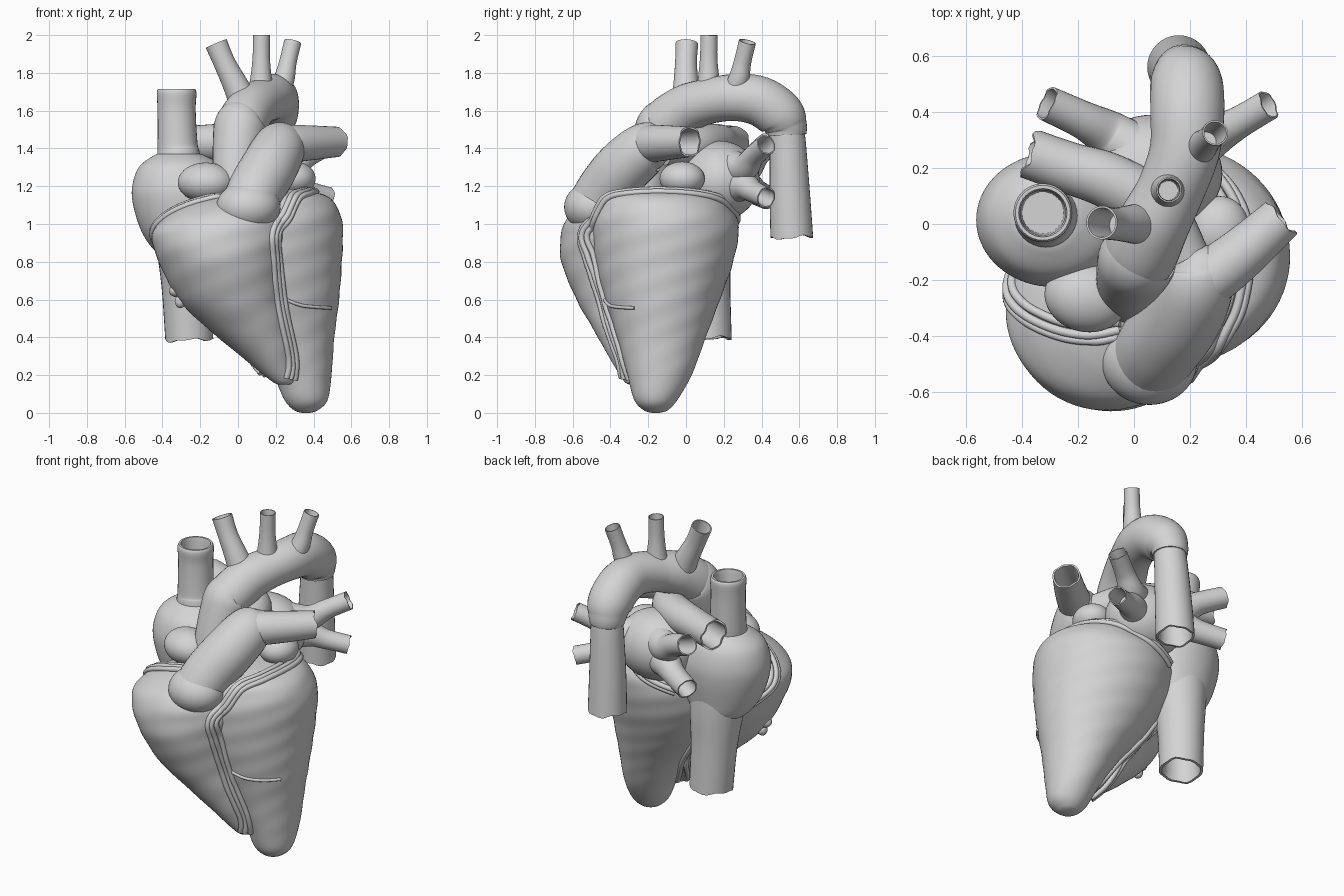
import bpy, bmesh, math
from mathutils import Vector
from mathutils.bvhtree import BVHTree

cube = bpy.data.objects.get("Cube")
if cube:
    bpy.data.objects.remove(cube, do_unlink=True)

grey = bpy.data.materials.new("plain_grey")
grey.use_nodes = True
GREY = (0.66, 0.66, 0.66, 1)
grey.diffuse_color = GREY
grey.node_tree.nodes["Principled BSDF"].inputs["Base Color"].default_value = GREY


def finish(name, bm):
    bmesh.ops.recalc_face_normals(bm, faces=bm.faces)
    mesh = bpy.data.meshes.new(name)
    bm.to_mesh(mesh)
    bm.free()
    mesh.materials.append(grey)
    obj = bpy.data.objects.new(name, mesh)
    bpy.context.collection.objects.link(obj)
    bpy.ops.object.select_all(action="DESELECT")
    obj.select_set(True)
    bpy.context.view_layer.objects.active = obj
    bpy.ops.object.shade_smooth_by_angle(angle=math.radians(50))
    return obj


def skin(name, rings):
    """Join rings of points into a closed surface."""
    bm = bmesh.new()
    loops = [[bm.verts.new(p) for p in ring] for ring in rings]
    n = len(loops[0])
    for a, b in zip(loops, loops[1:]):
        for i in range(n):
            j = (i + 1) % n
            bm.faces.new((a[i], a[j], b[j], b[i]))
    bm.faces.new(loops[0][::-1])
    bm.faces.new(loops[-1])
    return finish(name, bm)


def spline(stations, steps):
    """Catmull-Rom interpolation of tuples of any length."""
    s = [stations[0], *stations, stations[-1]]
    out = []
    for p, a, b, q in zip(s, s[1:], s[2:], s[3:]):
        for k in range(steps):
            t = k / steps
            out.append(tuple(
                0.5 * (2 * y + (z - x) * t + (2 * x - 5 * y + 4 * z - w) * t * t
                       + (3 * y - x - 3 * z + w) * t ** 3)
                for x, y, z, w in zip(p, a, b, q)))
    return out + [stations[-1]]


def chamber(name, stations, bands=0.004, sides=72):
    """Stack of level ellipses (x, y, z, rx, ry) with faint slanted muscle bands."""
    rings = []
    for x, y, z, rx, ry in spline(stations, 10):
        ring = []
        for i in range(sides):
            a = math.tau * i / sides
            f = 1 + bands * math.sin(46 * z - 5 * a) * min(1, z * 3)
            ring.append((x + rx * f * math.cos(a), y + ry * f * math.sin(a), z))
        rings.append(ring)
    return skin(name, rings)


def tube(name, stations, hollow=False, ragged=0.0, sides=32, steps=8):
    """Round vessel along (x, y, z, radius), with an open far end if hollow."""
    pts = spline(stations, steps)
    pos = [Vector(p[:3]) for p in pts]
    side = None
    rings = []

    def ring(c, r, t, u, rough=0.0):
        v = t.cross(u)
        out = []
        for i in range(sides):
            a = math.tau * i / sides
            wave = rough * (math.sin(3 * a + 1) + 0.6 * math.sin(7 * a))
            out.append(c + r * (math.cos(a) * u + math.sin(a) * v) + t * wave)
        return out

    last = len(pts) - 1
    for i, p in enumerate(pts):
        t = (pos[min(i + 1, last)] - pos[max(i - 1, 0)]).normalized()
        if side is None:
            side = t.orthogonal()
        side = (side - t * side.dot(t)).normalized()
        rings.append(ring(pos[i], p[3], t, side, ragged if i == last else 0))
    if hollow:
        r = pts[-1][3]
        rings.append(ring(pos[-1], r * 0.88, t, side, ragged))
        rings.append(ring(pos[-1] - t * 0.03, r * 0.82, t, side))
        rings.append(ring(pos[-1] - t * r * 3, r * 0.76, t, side))
    return skin(name, rings)


def lobe(name, centre, radii, tilt=0.0):
    bm = bmesh.new()
    bmesh.ops.create_uvsphere(bm, u_segments=48, v_segments=28, radius=1)
    obj = finish(name, bm)
    obj.location, obj.scale = centre, radii
    obj.rotation_euler.z = math.radians(tilt)
    return obj


# Ventricles
left_ventricle = chamber("left_ventricle", [
    (.36, -.16, 0, .02, .02), (.36, -.16, .015, .065, .065),
    (.36, -.16, .07, .115, .115), (.34, -.14, .2, .155, .17),
    (.285, -.13, .4, .225, .235), (.215, -.125, .6, .32, .305),
    (.165, -.115, .8, .385, .365), (.145, -.11, .98, .41, .39),
    (.15, -.12, 1.08, .38, .36), (.165, -.13, 1.15, .3, .30),
    (.18, -.13, 1.185, .15, .16)])
right_ventricle = chamber("right_ventricle", [
    (.24, -.27, .15, .02, .02), (.235, -.27, .17, .06, .06),
    (.16, -.26, .3, .145, .15), (.06, -.28, .45, .225, .215),
    (-.03, -.3, .6, .285, .28), (-.08, -.3, .8, .34, .36),
    (-.085, -.31, .94, .37, .352), (-.06, -.31, 1.03, .335, .32),
    (-.035, -.3, 1.1, .245, .245), (-.02, -.3, 1.14, .14, .15)])

# Atria and their ear-like pouches
chamber("right_atrium", [
    (-.28, .05, .83, .12, .12), (-.28, .04, .88, .18, .17), (-.28, .02, .97, .235, .21),
    (-.285, .015, 1.1, .27, .235), (-.29, .015, 1.2, .27, .235),
    (-.3, .02, 1.3, .225, .2), (-.31, .03, 1.36, .14, .135),
    (-.315, .03, 1.38, .08, .08)], 0)
lobe("right_atrial_pouch", (-.17, -.26, 1.22), (.15, .125, .105), -12)
lobe("left_atrium", (.07, .18, 1.23), (.245, .21, .21))
lobe("left_atrial_pouch", (.3, -.02, 1.24), (.11, .12, .09), -15)

# Great veins
tube("upper_great_vein", [(-.31, .03, 1.25, .12), (-.315, .03, 1.36, .114),
     (-.32, .035, 1.42, .106), (-.325, .04, 1.6, .101), (-.325, .04, 1.69, .105),
     (-.325, .04, 1.715, .098)], True)
tube("lower_great_vein", [(-.28, .06, 1.0, .17), (-.272, .08, .85, .156),
     (-.268, .1, .65, .135), (-.258, .115, .39, .127)], True, .007)

# Aorta: root, arch, descending part and three branches
tube("aorta_root", [(-.01, -.24, 1.1, .12), (-.01, -.2, 1.3, .125),
     (.01, -.13, 1.5, .14), (.02, -.11, 1.535, .128)])
tube("aortic_arch", [(.0, -.15, 1.46, .11), (.02, -.11, 1.53, .132),
     (.07, .0, 1.61, .128), (.13, .12, 1.65, .12), (.18, .26, 1.67, .125),
     (.19, .39, 1.65, .132), (.187, .495, 1.58, .13), (.18, .53, 1.515, .112),
     (.18, .535, 1.47, .1)])
tube("descending_aorta", [(.18, .53, 1.53, .085), (.18, .535, 1.485, .092),
     (.175, .54, 1.4, .097), (.165, .55, 1.15, .107), (.16, .56, .93, .113)], True, .007)
arch_branches = {
    "front_arch_branch": [(.04, .0, 1.62, .08), (-.01, .0, 1.73, .068),
                          (-.07, .0, 1.85, .058), (-.115, .005, 1.955, .06)],
    "middle_arch_branch": [(.12, .12, 1.7, .07), (.122, .12, 1.77, .057),
                           (.123, .12, 1.88, .046), (.125, .122, 2.0, .045)],
    "rear_arch_branch": [(.215, .25, 1.69, .06), (.245, .28, 1.77, .055),
                         (.265, .3, 1.86, .046), (.29, .325, 1.965, .046)]}
for name, path in arch_branches.items():
    tube(name, path, True)

# Pulmonary trunk and arteries
lobe("pulmonary_bulb", (.055, -.49, 1.09), (.17, .155, .135))
tube("pulmonary_trunk", [(.06, -.48, 1.1, .145), (.1, -.42, 1.19, .15),
     (.165, -.33, 1.3, .15), (.215, -.22, 1.395, .14), (.225, -.15, 1.415, .115),
     (.205, -.1, 1.42, .06)])
tube("left_pulmonary_artery", [(.2, -.23, 1.42, .1), (.28, -.185, 1.425, .1),
     (.39, -.1, 1.43, .092), (.525, .02, 1.435, .08)], True, .006)
tube("right_pulmonary_artery", [(.18, -.12, 1.4, .09), (.08, .05, 1.42, .1),
     (-.08, .15, 1.43, .1), (-.23, .2, 1.43, .092), (-.37, .25, 1.43, .09)],
     True, .01)

# Two pulmonary veins on each side
for word, rise, end in (("upper", 1.3, 1.42), ("lower", 1.2, 1.14)):
    mid = (rise + end) / 2
    tube("left_%s_pulmonary_vein" % word, [(.18, .24, rise, .095),
         (.28, .31, rise, .075), (.37, .36, mid, .058), (.48, .425, end, .055)], True, .003)
    tube("right_%s_pulmonary_vein" % word, [(.0, .26, rise, .1),
         (-.09, .32, rise, .085), (-.18, .37, mid, .068), (-.31, .43, end, .063)], True, .003)

# Coronary vessels, laid on the ventricle surface
trees = []
for obj in (left_ventricle, right_ventricle):
    trees.append(BVHTree.FromPolygons([v.co for v in obj.data.vertices],
                                      [p.vertices for p in obj.data.polygons]))


def lay(points, offset, radius, lift):
    """Drop a path onto the ventricles, shifted sideways by offset."""
    pts = [Vector(p) for p in spline(points, 4)]
    out = []
    for i, p in enumerate(pts):
        t = (pts[min(i + 1, len(pts) - 1)] - pts[max(i - 1, 0)]).normalized()
        z = min(p.z, .95)
        axis = Vector((.34 - .26 * z, -.18, z))
        away = (p - axis).normalized()
        start = p + away + t.cross(away).normalized() * offset
        hits = [h for h in (tree.ray_cast(start, -away) for tree in trees) if h[0]]
        if hits:
            spot = min(hits, key=lambda h: h[3])[0] + away * lift
            out.append((*spot, radius))
    return out


front_path = [(-.12, .3, 1.0), (.1, .3, 1.06), (.28, .2, 1.14), (.37, .05, 1.17),
              (.38, -.1, 1.17), (.35, -.28, 1.16), (.29, -.4, 1.13), (.26, -.5, 1.04),
              (.2, -.54, .95), (.21, -.52, .8), (.24, -.47, .55), (.29, -.38, .3),
              (.28, -.32, .18)]
rear_path = [(-.06, -.39, 1.16), (-.18, -.38, 1.12), (-.31, -.32, 1.05),
             (-.41, -.22, .95), (-.38, -.08, .86), (-.25, .02, .76), (-.12, .0, .65),
             (0, -.05, .5), (.12, -.12, .35), (.2, -.2, .2)]
for label, path in (("front", front_path), ("rear", rear_path)):
    for k, word in enumerate(("inner", "middle", "outer")):
        tube("%s_coronary_%s" % (label, word),
             lay(path, (k - 1) * .021, .016, .006 + .008 * (k == 1)), sides=10, steps=3)
tube("coronary_side_branch", lay([(.26, -.46, .6), (.34, -.42, .57), (.41, -.36, .56),
     (.48, -.27, .555)], 0, .009, .003), sides=10, steps=2)

# Small vessel stubs on the right edge
lobe("edge_stub_upper", (-.325, -.33, .645), (.04, .04, .032))
lobe("edge_stub_lower", (-.305, -.33, .59), (.03, .03, .035))
